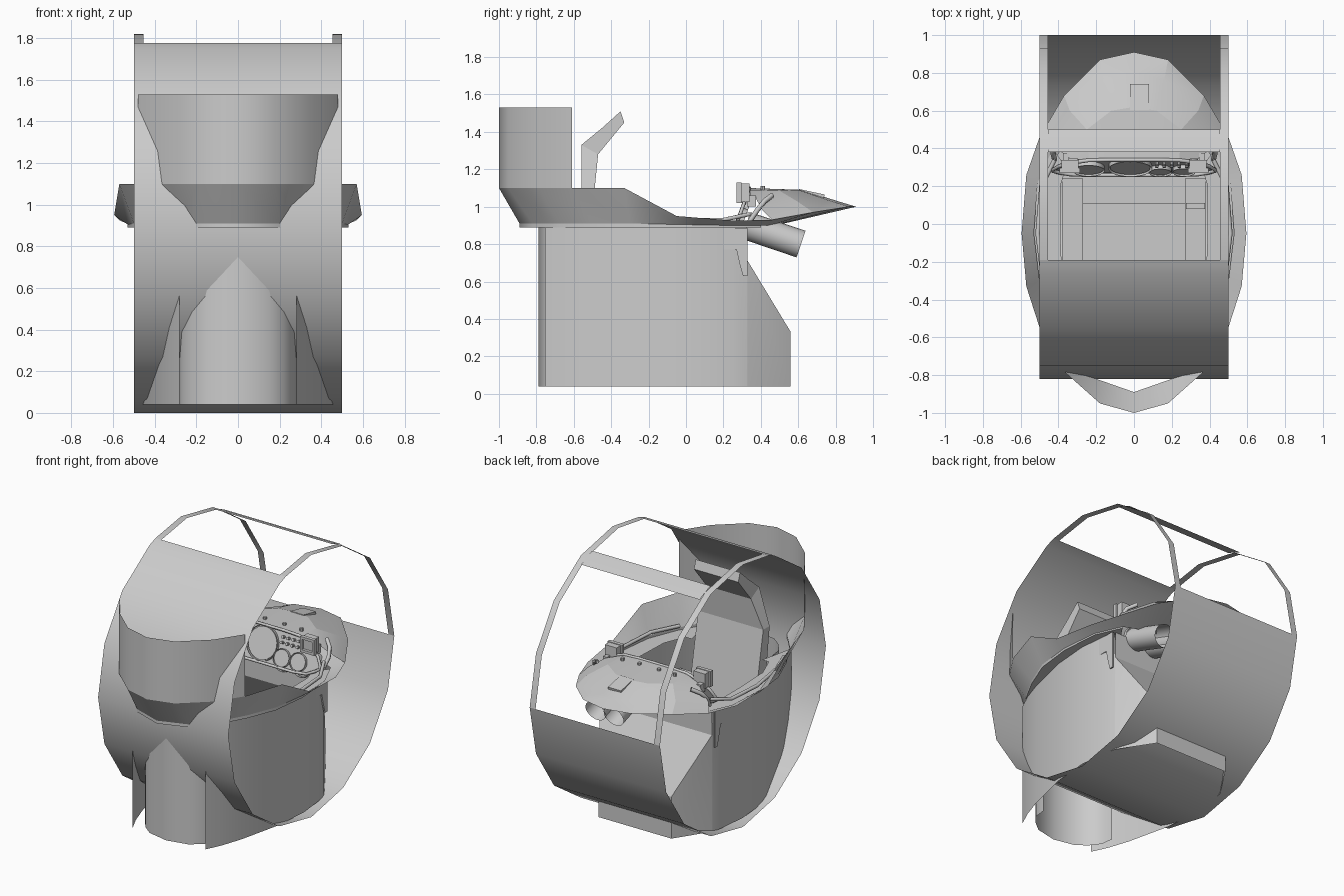
import bpy, bmesh
from math import sin, cos, radians
from mathutils import Vector, Matrix

if "Cube" in bpy.data.objects:
    bpy.data.objects.remove(bpy.data.objects["Cube"])


def add_mesh(name, verts, faces, smooth=30, mirror=False):
    me = bpy.data.meshes.new(name)
    me.from_pydata(verts, [], faces)
    me.shade_smooth()
    me.set_sharp_from_angle(angle=radians(smooth))
    ob = bpy.data.objects.new(name, me)
    bpy.context.collection.objects.link(ob)
    if mirror:
        m = ob.modifiers.new("mirror", 'MIRROR')
        m.merge_threshold = 0.002
    return ob


def loft(name, rows, mirror=True, smooth=30):
    """Sheet through rows of points."""
    n = len(rows[0])
    verts = [p for r in rows for p in r]
    faces = [(i * n + j, i * n + j + 1, (i + 1) * n + j + 1, (i + 1) * n + j)
             for i in range(len(rows) - 1) for j in range(n - 1)]
    return add_mesh(name, verts, faces, smooth, mirror)


def prism(name, profile, x0, x1, mirror=False):
    """Closed (y, z) profile extruded along x."""
    n = len(profile)
    verts = [(x, y, z) for x in (x0, x1) for y, z in profile]
    faces = [(i, (i + 1) % n, n + (i + 1) % n, n + i) for i in range(n)]
    faces += [tuple(range(n))[::-1], tuple(range(n, 2 * n))]
    return add_mesh(name, verts, faces, 20, mirror)


def box(name, c, s, mirror=False, tilt=0):
    y, z = s[1] / 2, s[2] / 2
    rot = Matrix.Rotation(radians(tilt), 2)
    prof = [rot @ Vector(p) for p in ((-y, -z), (y, -z), (y, z), (-y, z))]
    return prism(name, [(c[1] + p.x, c[2] + p.y) for p in prof], c[0] - s[0] / 2, c[0] + s[0] / 2, mirror)


def tube(name, a, b, r, sides=20, caps=True):
    a, b = Vector(a), Vector(b)
    bm = bmesh.new()
    bmesh.ops.create_cone(bm, cap_ends=caps, segments=sides, radius1=r, radius2=r, depth=(b - a).length)
    bm.transform(Matrix.Translation((a + b) / 2) @ (b - a).to_track_quat('Z', 'Y').to_matrix().to_4x4())
    me = bpy.data.meshes.new(name)
    bm.to_mesh(me)
    bm.free()
    me.shade_smooth()
    me.set_sharp_from_angle(angle=radians(35))
    ob = bpy.data.objects.new(name, me)
    bpy.context.collection.objects.link(ob)
    return ob


def pipe(name, pts, r):
    cu = bpy.data.curves.new(name, 'CURVE')
    cu.dimensions, cu.bevel_depth, cu.bevel_resolution = '3D', r, 1
    for side in (1, -1):
        sp = cu.splines.new('POLY')
        sp.points.add(len(pts) - 1)
        for p, (x, y, z) in zip(sp.points, pts):
            p.co = (x * side, y, z, 1)
    ob = bpy.data.objects.new(name, cu)
    bpy.context.collection.objects.link(ob)


# Drum shell: 16-sided thin cylinder about x, open at the canopy windows
def drum(name, a0, a1, x0, x1, mirror=False):
    angs = [a0] + [k * 22.5 for k in range(-2, 20) if a0 + 1 < k * 22.5 < a1 - 1] + [a1]
    rows = [[(x, 0.09 + 0.91 * cos(radians(a)), 0.91 + 0.91 * sin(radians(a))) for a in angs] for x in (x0, x1)]
    loft(name, rows, mirror)


drum("drum_shell", 107.9, 360, -0.5, 0.5)
drum("canopy_hoop", 0, 107.9, 0.455, 0.5, True)
drum("canopy_crossbar", 63.2, 71.4, -0.455, 0.455)

# Lower tub: bulged side walls, back wall, sloped knee plate, rounded front wall
side = [(.28, -.755, .89), (.33, -.65, .89), (.38, -.5, .89), (.45, -.2, .89), (.47, .05, .89), (.45, .25, .89),
        (.432, .325, .89), (.43, .33, .71), (.28, .56, .33), (0, .56, .33)]
loft("tub_side", [side, [(x, y, .04) for x, y, z in side]], smooth=45)
loft("knee_plate", [[(0, .33, .89), (.43, .33, .89)], [(0, .33, .71), (.43, .33, .71)],
                    [(0, .56, .33), (.28, .56, .33)]])
front = [(0, -.788), (.07, -.773), (.15, -.756), (.22, -.70), (.27, -.635), (.28, -.55)]
loft("tub_front", [[(x, y, z) for x, y in front] for z in (.04, .89)], smooth=60)

# Sill bowl: lower ring flaring out to the upper ring, all round the cockpit
lower = [(0, -.89, .91), (.2, -.82, .91), (.32, -.68, .91), (.42, -.5, .91), (.5, -.3, .91), (.53, -.05, .905),
         (.51, .22, .9), (.43, .4, .9), (.3, .45, .9), (.15, .47, .9), (0, .48, .9)]
upper = [(0, -1, 1.1), (.18, -.95, 1.1), (.36, -.79, 1.1), (.48, -.61, 1.1), (.57, -.33, 1.1), (.595, -.05, .95),
         (.57, .26, .925), (.5, .46, .93), (.37, .68, .97), (.18, .87, 1.0), (0, .91, 1.0)]
loft("sill_bowl", [upper, lower], smooth=60)
loft("sill_rim", [lower[:8], [(x, y, .89) for x, y, z in lower[:8]]], smooth=60)
loft("side_deck", [[(x, y, .892) for x, y, z in lower[2:8]],
                   [(x, y, .892) for x, y in
                    ((.27, -.45), (.32, -.45), (.38, -.3), (.39, -.05), (.39, .2), (.36, .3))]])
# Raised back of the bowl behind the head
loft("back_fairing", [upper[:4], [(x, y, 1.53) for x, y, z in upper[:4]]], smooth=60)
# Rail along the inside of the sill
pipe("sill_rail", [(.4, -.5, .93), (.48, -.3, .94), (.51, -.05, .93), (.49, .2, .93), (.42, .34, .96)], .012)

# Dashboard cowl
mid = [(.46, .41, .98), (.34, .6, 1.025), (.16, .76, 1.035), (0, .81, 1.03)]
top = [(.36, .37, 1.05), (.25, .5, 1.085), (.12, .6, 1.09), (0, .62, 1.09)]
crest = [(.34, .345, 1.05), (.24, .34, 1.09), (.12, .335, 1.1), (0, .335, 1.1)]
loft("dash_cowl", [upper[7:], mid, top, crest], smooth=15)
box("cowl_box", (.03, .67, 1.065), (.1, .14, .03), tilt=-12)


# Instrument panel, tilted up towards the pilot
def on_panel(x, z, out=0.0):
    return Vector((x, .345 - (1.08 - z) * .36 - out * .94, z + out * .34))


edge = [(.43, .95), (.4, 1.0), (.34, 1.05), (.24, 1.09), (.12, 1.095), (0, 1.095)]
foot = [(.43, .93), (.4, .91), (.34, .88), (.24, .87), (.12, .87), (0, .87)]
loft("instrument_panel", [[tuple(on_panel(*p)) for p in edge], [tuple(on_panel(*p)) for p in foot]])
pipe("panel_frame", [tuple(on_panel(x, z, .012)) for x, z in edge[::-1] + foot], .01)

# Gauges with rims; the small ones have long housings below the cowl
for name, x, z, r in (("main_gauge", -.02, .985, .115), ("gauge_a", .14, .93, .06), ("gauge_b", .265, .935, .06),
                      ("gauge_c", -.24, .96, .085)):
    tube(name + "_rim", on_panel(x, z, -.02), on_panel(x, z, .022), r, 24, False)
    tube(name, on_panel(x, z, -.01), on_panel(x, z, .014), r * .93, 24)
for name, x in (("gauge_housing_a", .125), ("gauge_housing_b", .265)):
    tube(name, (x, .32, .9), (x, .615, .80), .075, 20, False)

# Switches and knobs between the gauges
for i in range(10):
    x, z = .12 + .04 * (i % 5), 1.02 + .035 * (i // 5)
    tube("switch_%d" % i, on_panel(x, z), on_panel(x, z, .025), .01, 8)
for i, x in enumerate((-.2, -.08, .07, .2)):
    tube("cowl_knob_%d" % i, (x, .41, 1.07), (x, .41, 1.112), .012, 8)

# Framed screens at both ends of the dash
box("screen_body", (.34, .315, 1.075), (.09, .05, .1), True)
for i, dz in enumerate((-.045, .045)):
    box("screen_bar_%d" % i, (.34, .283, 1.075 + dz), (.11, .025, .018), True)
for i, dx in enumerate((-.047, .047)):
    box("screen_post_%d" % i, (.34 + dx, .283, 1.075), (.016, .025, .1), True)
box("screen_stalk", (.36, .35, 1.03), (.03, .05, .06), True)
pipe("dash_arm", [(.42, .34, .92), (.43, .38, .98), (.41, .42, 1.03), (.36, .46, 1.06)], .014)

# Hanging bracket under the dash on each side
prism("dash_bracket", [(.19, .885), (.19, .77), (.27, .77), (.285, .7), (.305, .63), (.33, .63), (.33, .885)],
      .445, .455, True)

# Seat: one shell, wide at the back and tapering into the forward-leaning headrest
seat_front = [(.17, -.35, 1.51), (.17, -.33, 1.45), (.17, -.47, 1.28), (.25, -.49, 1.08), (.25, -.38, .5)]
seat_rear = [(.17, -.35, 1.51), (.17, -.45, 1.42), (.17, -.56, 1.33), (.25, -.56, 1.08), (.25, -.48, .45)]
loft("seat_back", [[(0, y, z) for x, y, z in seat_front], seat_front, seat_rear,
                   [(0, y, z) for x, y, z in seat_rear]], smooth=15)

# Seat pan, side consoles and floor
box("seat_pan", (0, -.14, .42), (.54, .5, .16))
box("cockpit_floor", (0, -.1, .33), (.76, .72, .02))
box("side_console", (.325, -.12, .62), (.11, .72, .06), True)
box("throttle", (.325, .095, .68), (.1, .03, .08))
